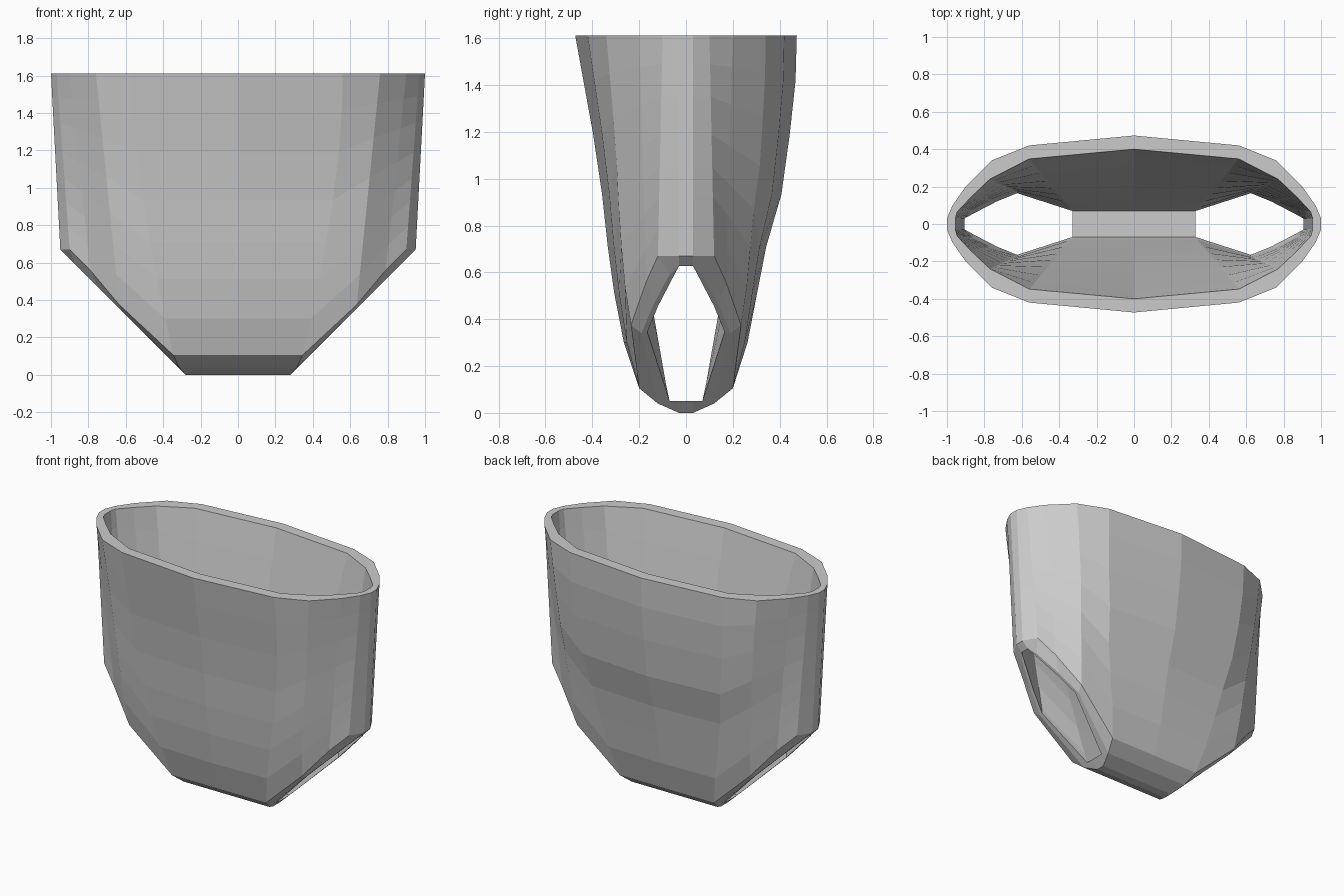
import bpy, bmesh, math

if "Cube" in bpy.data.objects:
    bpy.data.objects.remove(bpy.data.objects["Cube"])

H = 1.612
ROWS = [0, 0.13, 0.27, 0.4, 0.55, 0.72, 0.87, 1]
FRONT = [0, .24, .39, .49, .58, .72, .87, 1]    # how far the front has bulged at each row
BACK = [0, .23, .38, .52, .76, .89, .98, 1]     # the back is fuller

# Columns from centre to side: top (x, y), body bottom (x, y, z), turned-in lip (x, y, z)
OUTER = [((0, .473), (0, .20, .105), (0, .12, .04)),
         ((.56, .42), (.345, .20, .105), (.315, .12, .04)),
         ((.76, .34), (.635, .235, .375), (.62, .19, .34)),
         ((.90, .20), (.79, .17, .56), (.74, .14, .46)),
         ((.97, .10), (.90, .12, .67), (.87, .07, .59)),
         ((1, .03), (.95, .03, .67), (.91, .03, .63))]
INNER = [((0, .40), (0, .085, .12), (0, .07, .05)),
         ((.56, .348), (.34, .085, .12), (.33, .07, .05)),
         ((.77, .24), (.62, .172, .38), (.625, .165, .345)),
         ((.87, .145), (.755, .13, .565), (.735, .12, .455)),
         ((.945, .065), (.86, .075, .65), (.86, .055, .58)),
         ((.955, .03), (.905, .03, .66), (.907, .03, .627))]
# Crotch middle row: half width, y, z
OUTER_CROTCH = (.28, .03, 0)
INNER_CROTCH = (.33, .03, .05)

# Order of columns around the body: (x sign, column, y sign)
AROUND = [(1 if i > 0 else -1, abs(i), -1) for i in range(-5, 6)]
AROUND += [(sx, c, 1) for sx, c, _ in reversed(AROUND)]


def column(bm, col, sx, sy, straight_x, straight_y):
    """Lip vertex followed by the body vertices up to the waist."""
    (xt, yt), (xb, yb, zb), (xl, yl, zl) = col
    verts = [bm.verts.new((sx * xl, sy * yl, zl))]
    for t, f in zip(ROWS, BACK if sy > 0 else FRONT):
        s = t if straight_x else math.sin(t * math.pi / 2)
        f = t if straight_y else f
        verts.append(bm.verts.new((sx * (xb + (xt - xb) * s),
                                   sy * (yb + (yt - yb) * f), zb + (H - zb) * t)))
    return verts


def sheet(bm, cols, crotch, lining):
    """One skin all round with its crotch strip; returns verts and face corners."""
    grid = [column(bm, cols[c], sx, sy, lining or c > 1, lining or c > 2)
            for sx, c, sy in AROUND]
    faces = []
    for i, a in enumerate(grid):
        b = grid[(i + 1) % len(grid)]
        for r in range(len(a) - 1):
            faces.append((a[r], b[r], b[r + 1], a[r + 1]))
    # crotch strip from front edge under to back edge
    w, y, z = crotch
    strip = [[grid[i][0] for i in (4, 5, 6)]]
    strip += [[bm.verts.new((k * w, sy * y, z)) for k in (-1, 0, 1)] for sy in (-1, 1)]
    strip.append([grid[i][0] for i in (17, 16, 15)])
    for p, q in zip(strip, strip[1:]):
        for k in (0, 1):
            faces.append((p[k], q[k], q[k + 1], p[k + 1]))
    return [v for g in grid + strip[1:-1] for v in g], faces


bm = bmesh.new()
outer_verts, outer_faces = sheet(bm, OUTER, OUTER_CROTCH, False)
inner_verts, inner_faces = sheet(bm, INNER, INNER_CROTCH, True)
pair = dict(zip(outer_verts, inner_verts))
for f in outer_faces:
    bm.faces.new(f)
# waist rim and leg-opening rims
for e in [e for e in bm.edges if len(e.link_faces) == 1]:
    a, b = e.verts
    bm.faces.new((a, b, pair[b], pair[a]))
for f in inner_faces:
    bm.faces.new(f[::-1])
bmesh.ops.recalc_face_normals(bm, faces=bm.faces[:])

mesh = bpy.data.meshes.new("briefs")
bm.to_mesh(mesh)
bm.free()
obj = bpy.data.objects.new("briefs", mesh)
bpy.context.collection.objects.link(obj)
